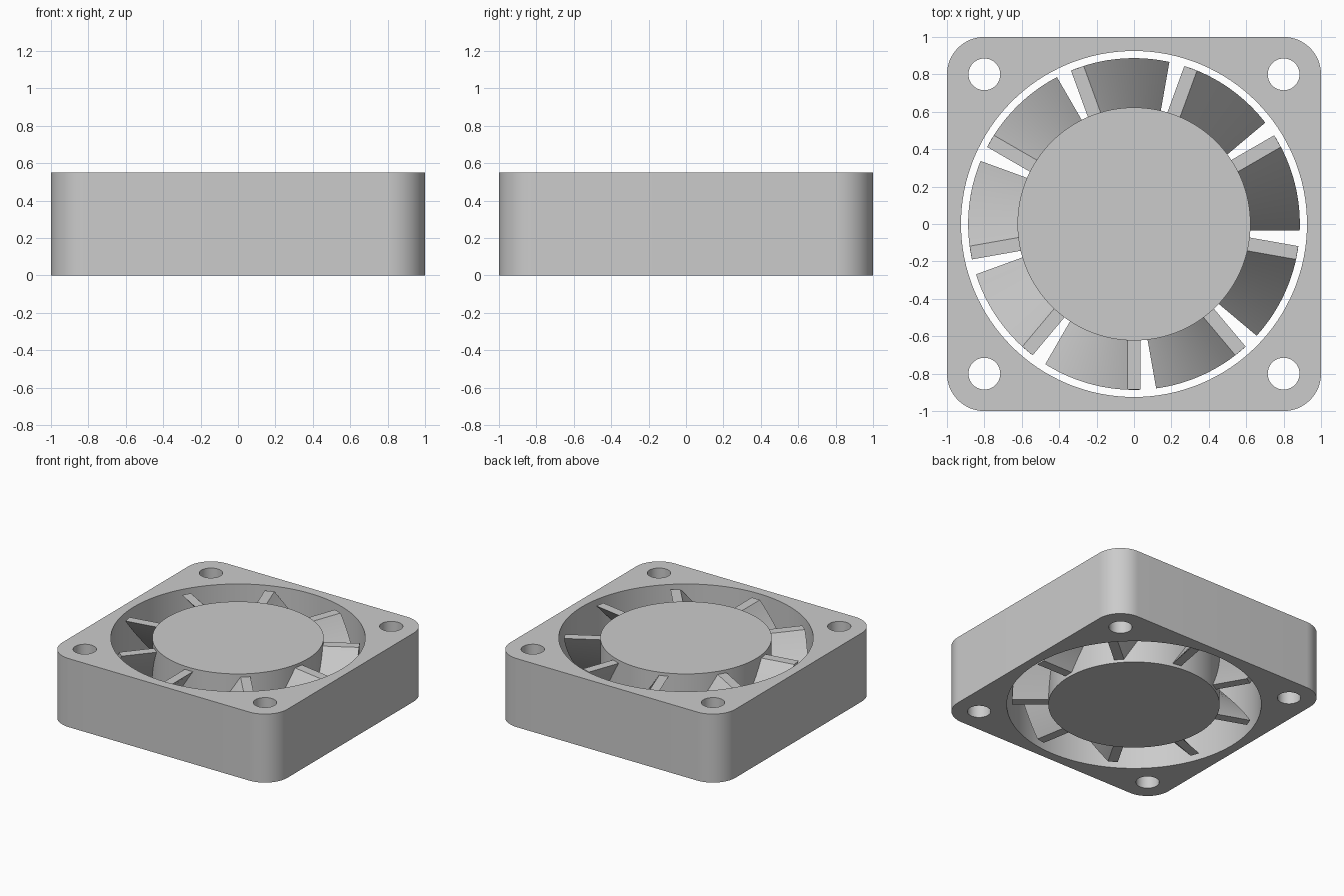
import bpy, bmesh
from math import sin, cos, pi, radians

HEIGHT = 0.55
HUB_RADIUS = 0.623
BLADES = 9

cube = bpy.data.objects.get("Cube")
if cube:
    bpy.data.objects.remove(cube, do_unlink=True)

grey = bpy.data.materials.new("light grey plastic")
grey.use_nodes = True
grey.diffuse_color = (0.6, 0.6, 0.6, 1)
grey.node_tree.nodes["Principled BSDF"].inputs["Base Color"].default_value = (0.6, 0.6, 0.6, 1)


def arc(cx, cy, r, start, end, steps):
    return [(cx + r * cos(start + (end - start) * i / steps),
             cy + r * sin(start + (end - start) * i / steps)) for i in range(steps + 1)]


def circle(cx, cy, r, steps):
    return arc(cx, cy, r, 0, 2 * pi, steps)[:-1]


def finish(name, bm):
    """Clean up a bmesh and link it as a smooth-shaded object."""
    bmesh.ops.remove_doubles(bm, verts=bm.verts, dist=1e-5)
    bmesh.ops.recalc_face_normals(bm, faces=bm.faces)
    mesh = bpy.data.meshes.new(name)
    bm.to_mesh(mesh)
    bm.free()
    mesh.materials.append(grey)
    obj = bpy.data.objects.new(name, mesh)
    bpy.context.collection.objects.link(obj)
    bpy.ops.object.select_all(action='DESELECT')
    obj.select_set(True)
    bpy.context.view_layer.objects.active = obj
    bpy.ops.object.shade_smooth_by_angle(angle=radians(30))
    return obj


def extruded_plate(name, outlines):
    """Extrude closed outlines upward; inner outlines become holes."""
    curve = bpy.data.curves.new(name + "_profile", 'CURVE')
    curve.dimensions = '2D'
    curve.fill_mode = 'BOTH'
    curve.extrude = HEIGHT / 2
    for points in outlines:
        spline = curve.splines.new('POLY')
        spline.points.add(len(points) - 1)
        for p, (x, y) in zip(spline.points, points):
            p.co = (x, y, 0, 1)
        spline.use_cyclic_u = True
    helper = bpy.data.objects.new(name + "_profile", curve)
    bpy.context.collection.objects.link(helper)
    deps = bpy.context.evaluated_depsgraph_get()
    mesh = bpy.data.meshes.new_from_object(helper.evaluated_get(deps))
    bm = bmesh.new()
    bm.from_mesh(mesh)
    bmesh.ops.translate(bm, verts=bm.verts, vec=(0, 0, HEIGHT / 2))
    bpy.data.objects.remove(helper, do_unlink=True)
    bpy.data.meshes.remove(mesh)
    return finish(name, bm)


# Square housing with rounded corners, round duct and four screw holes
corners = [(0.8, 0.8), (-0.8, 0.8), (-0.8, -0.8), (0.8, -0.8)]
rounded_square = []
for i, (x, y) in enumerate(corners):
    rounded_square += arc(x, y, 0.2, i * pi / 2, (i + 1) * pi / 2, 16)
holes = [circle(x, y, 0.085, 40) for x, y in corners]
extruded_plate("housing", [rounded_square, circle(0, 0, 0.925, 128)] + holes)

# Central hub
extruded_plate("hub", [circle(0, 0, HUB_RADIUS, 128)])


def blade(name, angle, inner=0.6, outer=0.886, half=0.036, inset=0.025, twist=radians(30), steps=20):
    """Radial bar swept upward while it twists about the hub axis."""
    bm = bmesh.new()
    section = [(inner, -half), (outer, -half), (outer, half), (inner, half)]
    rings = []
    for i in range(steps + 1):
        t = i / steps
        a = angle - twist * (1 - t)
        z = inset + (HEIGHT - 2 * inset) * t
        rings.append([bm.verts.new((x * cos(a) - y * sin(a), x * sin(a) + y * cos(a), z))
                      for x, y in section])
    for low, high in zip(rings, rings[1:]):
        for k in range(4):
            n = (k + 1) % 4
            bm.faces.new((low[k], low[n], high[n], high[k]))
    bm.faces.new(rings[0])
    bm.faces.new(rings[-1])
    return finish(name, bm)


# Ring of twisted blades
for i in range(BLADES):
    blade(f"blade_{i + 1}", radians(270) + i * 2 * pi / BLADES)
